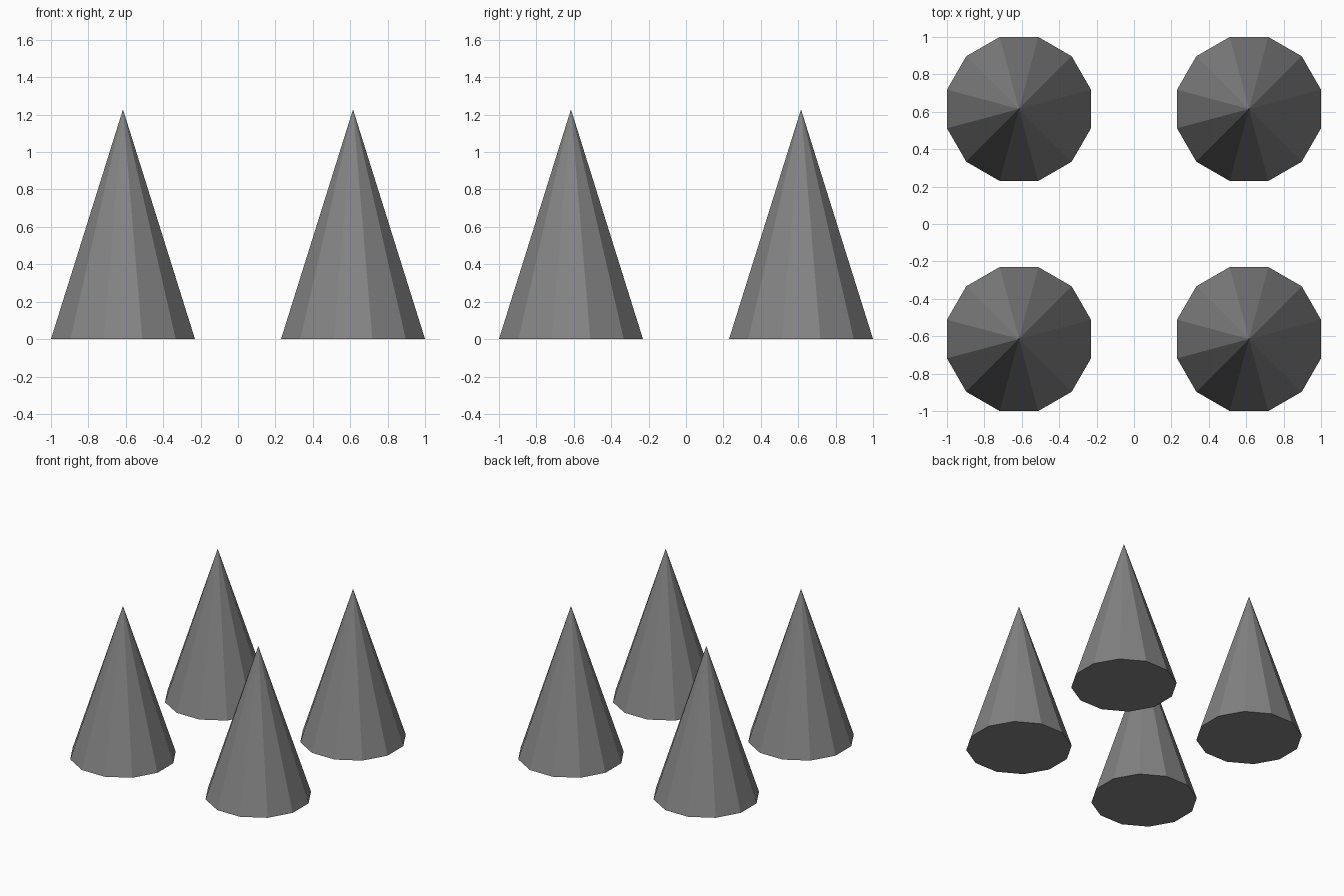
import bpy
import math

if "Cube" in bpy.data.objects:
    bpy.data.objects.remove(bpy.data.objects["Cube"])

SIDES = 12
APOTHEM = 0.385                                # centre to flat side
RADIUS = APOTHEM / math.cos(math.pi / SIDES)
HEIGHT = 1.228
OFFSET = 1 - APOTHEM

grey = bpy.data.materials.new("dark_grey")
grey.diffuse_color = (0.23, 0.23, 0.23, 1)
grey.use_nodes = True
grey.node_tree.nodes["Principled BSDF"].inputs["Base Color"].default_value = grey.diffuse_color


def add_cone(name, x, y):
    # Twelve-sided closed cone, turned so flat sides face the axes
    bpy.ops.mesh.primitive_cone_add(
        vertices=SIDES, radius1=RADIUS, radius2=0, depth=HEIGHT,
        end_fill_type='NGON', location=(x, y, HEIGHT / 2),
        rotation=(0, 0, math.pi / SIDES))
    cone = bpy.context.object
    cone.name = name
    cone.data.materials.append(grey)


# Four cones on the corners of a square
for side, sx in (("left", -1), ("right", 1)):
    for end, sy in (("front", -1), ("back", 1)):
        add_cone(f"{end}_{side}_cone", sx * OFFSET, sy * OFFSET)
